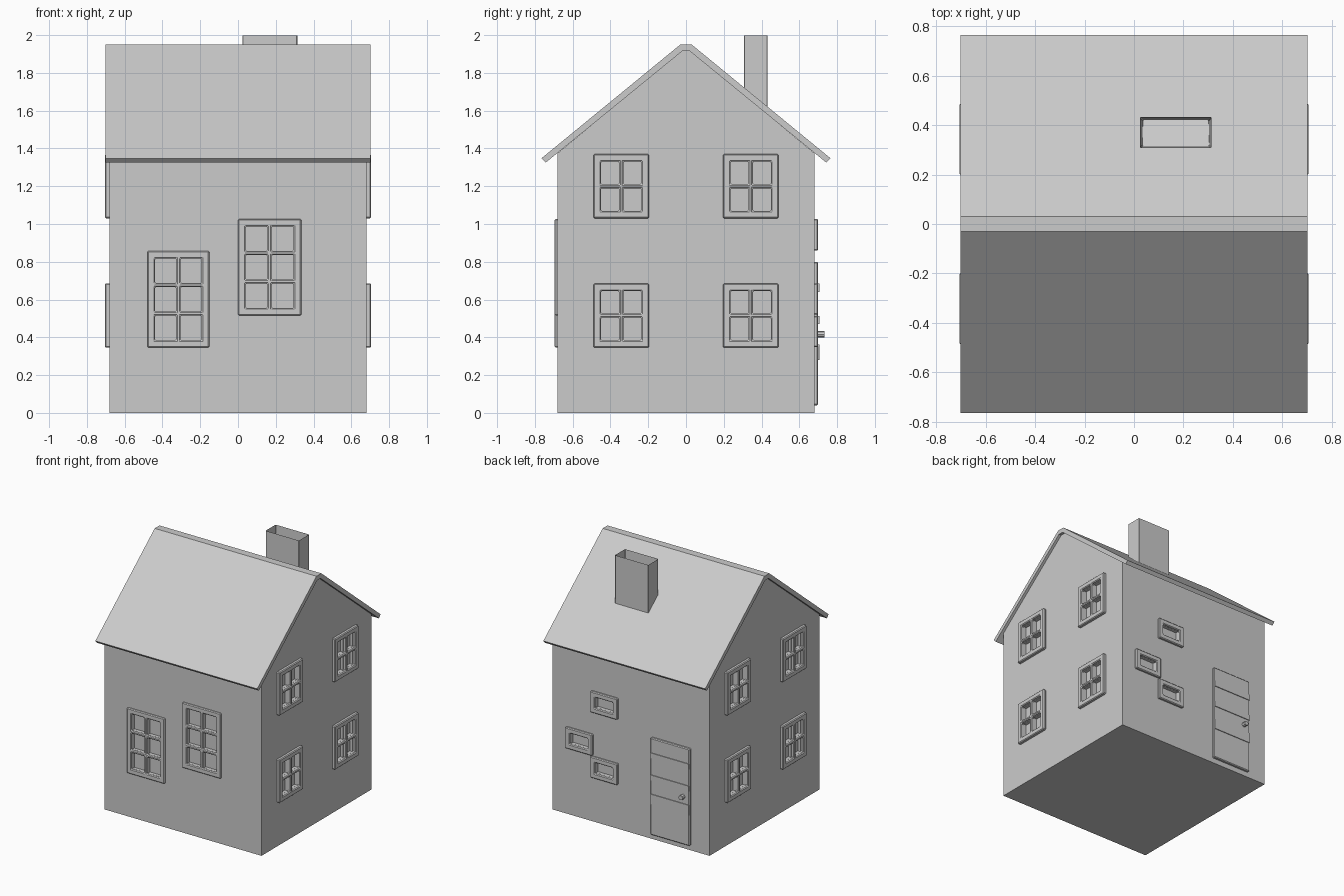
import bpy, bmesh
from mathutils import Vector, Matrix
from math import pi

if "Cube" in bpy.data.objects:
    bpy.data.objects.remove(bpy.data.objects["Cube"])

W = 0.68  # half width of the walls
cut_boxes = []


def new_object(name, bm):
    bmesh.ops.recalc_face_normals(bm, faces=bm.faces[:])
    me = bpy.data.meshes.new(name)
    bm.to_mesh(me)
    bm.free()
    ob = bpy.data.objects.new(name, me)
    bpy.context.collection.objects.link(ob)
    return ob


def add_box(bm, lo, hi):
    lo, hi = Vector(lo), Vector(hi)
    m = Matrix.Translation((lo + hi) / 2) @ Matrix.Diagonal((*(hi - lo), 1))
    bmesh.ops.create_cube(bm, size=1, matrix=m)


def box(name, lo, hi):
    bm = bmesh.new()
    add_box(bm, lo, hi)
    return new_object(name, bm)


def extrude_x(name, profile, half):
    bm = bmesh.new()
    f = bm.faces.new([bm.verts.new((-half, y, z)) for y, z in profile])
    r = bmesh.ops.extrude_face_region(bm, geom=[f])
    verts = [g for g in r['geom'] if isinstance(g, bmesh.types.BMVert)]
    bmesh.ops.translate(bm, verts=verts, vec=(2 * half, 0, 0))
    return new_object(name, bm)


def bevel(ob, width):
    m = ob.modifiers.new('bevel', 'BEVEL')
    m.width, m.segments, m.limit_method = width, 1, 'ANGLE'


def on_wall(side, a, depth, z):
    # a runs along the wall, depth is the distance out from the centre
    return {'front': (a, -depth, z), 'back': (a, depth, z),
            'left': (-depth, a, z), 'right': (depth, a, z)}[side]


def wall_box(side, a0, a1, d0, d1, z0, z1):
    p, q = on_wall(side, a0, d0, z0), on_wall(side, a1, d1, z1)
    return tuple(map(min, p, q)), tuple(map(max, p, q))


windows = []


def window(name, side, a0, a1, z0, z1, out, cols, rows, border=0.04, bar=0.022):
    windows.append(box(name, *wall_box(side, a0, a1, W - 0.005, out, z0, z1)))
    pw = (a1 - a0 - 2 * border - bar * (cols - 1)) / cols
    ph = (z1 - z0 - 2 * border - bar * (rows - 1)) / rows
    for i in range(cols):
        for j in range(rows):
            a, z = a0 + border + i * (pw + bar), z0 + border + j * (ph + bar)
            cut_boxes.append(wall_box(side, a, a + pw, W - 0.025, W + 0.1, z, z + ph))


# Walls with gables
walls = extrude_x('walls', [(-W, 0), (W, 0), (W, 1.375), (0.02, 1.918),
                            (-0.02, 1.918), (-W, 1.375)], W)

# Roof slab with a flat ridge
outer = [(0.765, 1.348), (0.03, 1.95)]
inner = [(0.02, 1.915), (0.743, 1.325)]
mirror = lambda pts: [(-y, z) for y, z in reversed(pts)]
extrude_x('roof', outer + mirror(outer) + mirror(inner) + inner, 0.702)

# Side windows
for side in ('left', 'right'):
    for c in (-0.343, 0.343):
        for z in (0.345, 1.03):
            window(side + '_window', side, c - 0.147, c + 0.147, z, z + 0.34, 0.705, 2, 2)

# Front windows
window('front_window', 'front', -0.48, -0.152, 0.345, 0.857, 0.695, 2, 3)
window('front_window', 'front', 0.0, 0.335, 0.515, 1.027, 0.695, 2, 3)

# Small back windows
for a, z in ((0.108, 0.86), (0.326, 0.52), (0.108, 0.348)):
    window('back_window', 'back', a, a + 0.235, z, z + 0.166, 0.70, 1, 1)

# Pane recesses cut out of frames and walls
bm = bmesh.new()
for lo, hi in cut_boxes:
    add_box(bm, lo, hi)
cutter = new_object('pane_cutter', bm)
cutter.hide_render = True
cutter.display_type = 'WIRE'
for ob in [walls] + windows:
    m = ob.modifiers.new('panes', 'BOOLEAN')
    m.operation, m.object, m.solver = 'DIFFERENCE', cutter, 'EXACT'
for ob in windows:
    bevel(ob, 0.006)

# Door with cross boards
bevel(box('door', (-0.52, W - 0.01, 0.04), (-0.18, 0.70, 0.80)), 0.006)
for z0, z1 in ((0.64, 0.685), (0.47, 0.512), (0.28, 0.362)):
    box('door_board', (-0.515, 0.69, z0), (-0.185, 0.706, z1))

# Door knob
bm = bmesh.new()
bmesh.ops.create_cone(bm, cap_ends=True, segments=8, radius1=0.018, radius2=0.018, depth=0.04,
                      matrix=Matrix.Translation((-0.465, 0.712, 0.416)) @ Matrix.Rotation(pi / 2, 4, 'X'))
new_object('door_knob', bm)

# Hollow chimney
x0, x1, y0, y1, t = 0.024, 0.314, 0.307, 0.432, 0.018
bm = bmesh.new()
add_box(bm, (x0, y0, 1.6), (x1, y1, 2.0))
bm.faces.ensure_lookup_table()
top = max(bm.faces, key=lambda f: f.calc_center_median().z)
bmesh.ops.inset_region(bm, faces=[top], thickness=t)
bmesh.ops.translate(bm, verts=top.verts[:], vec=(0, 0, -0.39))
bevel(new_object('chimney', bm), 0.003)
